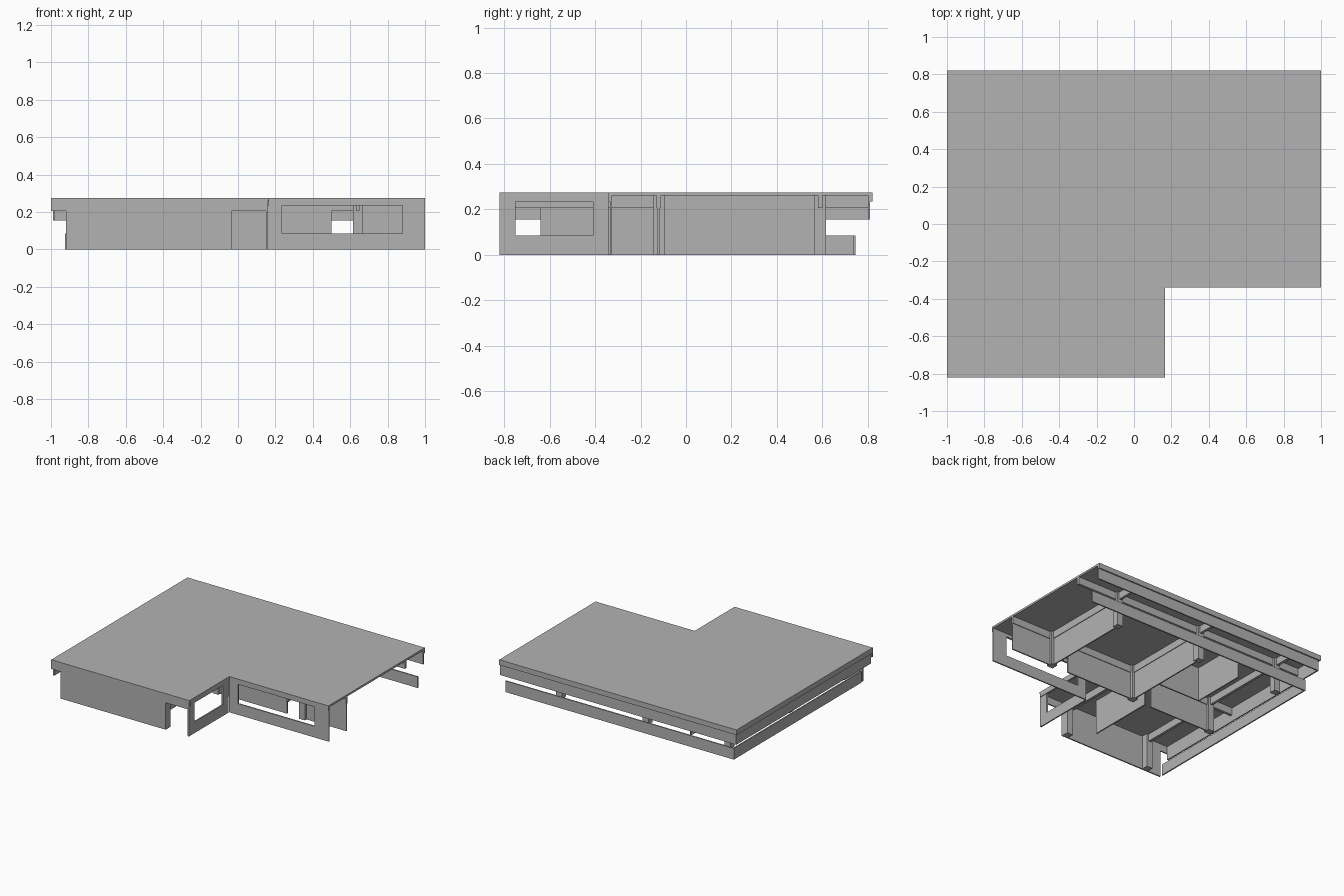
import bpy
import bmesh
from mathutils import Vector

if "Cube" in bpy.data.objects:
    bpy.data.objects.remove(bpy.data.objects["Cube"], do_unlink=True)

grey = bpy.data.materials.new("plain_grey")
grey.use_nodes = True
COLOUR = (0.45, 0.45, 0.45, 1)
grey.diffuse_color = COLOUR
grey.node_tree.nodes["Principled BSDF"].inputs["Base Color"].default_value = COLOUR


def finish(bm, name):
    bmesh.ops.recalc_face_normals(bm, faces=bm.faces)
    mesh = bpy.data.meshes.new(name)
    bm.to_mesh(mesh)
    bm.free()
    mesh.materials.append(grey)
    obj = bpy.data.objects.new(name, mesh)
    bpy.context.collection.objects.link(obj)
    return obj


def box(name, x0, x1, y0, y1, z0, z1):
    bm = bmesh.new()
    bmesh.ops.create_cube(bm, size=1)
    lo, hi = Vector((x0, y0, z0)), Vector((x1, y1, z1))
    for v in bm.verts:
        v.co = (lo + hi) / 2 + v.co * (hi - lo)
    return finish(bm, name)


def panel(name, loops, place, push):
    """Fill an outline with optional holes, then thicken it along push."""
    bm = bmesh.new()
    edges = []
    for loop in loops:
        vs = [bm.verts.new(place(a, b)) for a, b in loop]
        edges += [bm.edges.new((v, vs[i - 1])) for i, v in enumerate(vs)]
    bmesh.ops.triangle_fill(bm, use_beauty=True, edges=edges)
    out = bmesh.ops.extrude_face_region(bm, geom=bm.faces[:], use_keep_orig=True)
    moved = [g for g in out["geom"] if isinstance(g, bmesh.types.BMVert)]
    bmesh.ops.translate(bm, verts=moved, vec=push)
    return finish(bm, name)


def rect(a0, a1, b0, b1):
    return [(a0, b0), (a1, b0), (a1, b1), (a0, b1)]


T = 0.01               # thin wall
ROOF, TOP = 0.26, 0.275
LIP, HEAD = 0.235, 0.205
SILL, BAND = 0.085, 0.155
NX, NY = 0.165, -0.34  # inner corner of the plan
BACK = 0.82

# L-shaped roof
outline = [(-1, -BACK), (NX, -BACK), (NX, NY), (1, NY), (1, BACK), (-1, BACK)]
panel("roof", [outline], lambda a, b: (a, b, ROOF), (0, 0, TOP - ROOF))

# Roof edge lips
box("lip_left", -1, -1 + T, -BACK + T, BACK, LIP, ROOF)
box("lip_back", -1 + T, 1, BACK - T, BACK, LIP, ROOF)
box("lip_notch_side", NX - 0.005, NX, -BACK + T, NY, LIP, ROOF)
box("lip_notch_front", NX, 1, NY, NY + 0.005, LIP, ROOF)

# Hanging bands under the left and back eaves
box("band_left", -0.99, -0.98, -BACK + T, BACK - T, BAND, ROOF)
box("band_back", -0.98, 1, BACK - 2 * T, BACK - T, BAND, ROOF)

# Front wall with its raised left end and the entrance opening
front = [(-1, HEAD), (-0.92, HEAD), (-0.92, 0), (-0.035, 0), (-0.035, HEAD),
         (0.16, HEAD), (0.16, ROOF), (-1, ROOF)]
panel("front_wall", [front], lambda a, b: (a, -BACK, b), (0, T, 0))

# Window walls around the notch
panel("notch_side_wall", [rect(-BACK, NY, 0, ROOF), rect(-0.75, -0.41, SILL, LIP)],
      lambda a, b: (0.15, a, b), (T, 0, 0))
panel("notch_front_wall", [rect(0.16, 1, 0, ROOF), rect(0.235, 0.88, SILL, LIP)],
      lambda a, b: (a, NY + 0.005, b), (0, T, 0))

# Low parapet walls
box("parapet_left", -0.925, -0.915, -0.79, 0.745, 0, SILL)
box("parapet_back", -0.915, 1, 0.735, 0.745, 0, SILL)

# Interior partitions
MID, REAR = -0.12, 0.59
COLS = (0.64, -0.09, -0.78)


def wall_x(name, x0, x1, y):
    box(name, x0, x1, y - T / 2, y + T / 2, 0, ROOF)


def wall_y(name, x, y0, y1):
    box(name, x - T / 2, x + T / 2, y0, y1, 0, ROOF)


wall_x("right_room_wall", COLS[0], 1, MID)
wall_y("right_room_side_wall", COLS[0], MID, REAR)
wall_x("middle_room_wall", COLS[1], 0.5, MID)
wall_y("middle_room_side_wall", COLS[1], MID, REAR)
wall_x("small_room_wall", -0.45, COLS[1], 0.16)
wall_y("small_room_side_wall", -0.45, 0.16, REAR)
wall_x("left_room_wall", COLS[2], -0.25, MID)
wall_y("corridor_wall", -0.2, -0.64, MID)

# Columns on a regular grid
C = 0.025
for x in COLS:
    for y, row in ((MID, "middle"), (REAR, "rear")):
        box(row + "_column", x - C, x + C, y - C, y + C, 0, ROOF)
for x in (-0.06, COLS[2]):
    box("front_column", x - C, x + C, -BACK + T, -BACK + T + 2 * C, 0, ROOF)

# Ceiling beams
for y, name in ((MID, "middle_beam"), (REAR, "rear_beam")):
    box(name, -0.98, 1, y - T, y + T, HEAD, ROOF)
for x, y0 in zip(COLS, (NY + 0.015, -BACK + T, -BACK + T)):
    box("cross_beam", x - T, x + T, y0, BACK - 2 * T, HEAD, ROOF)
